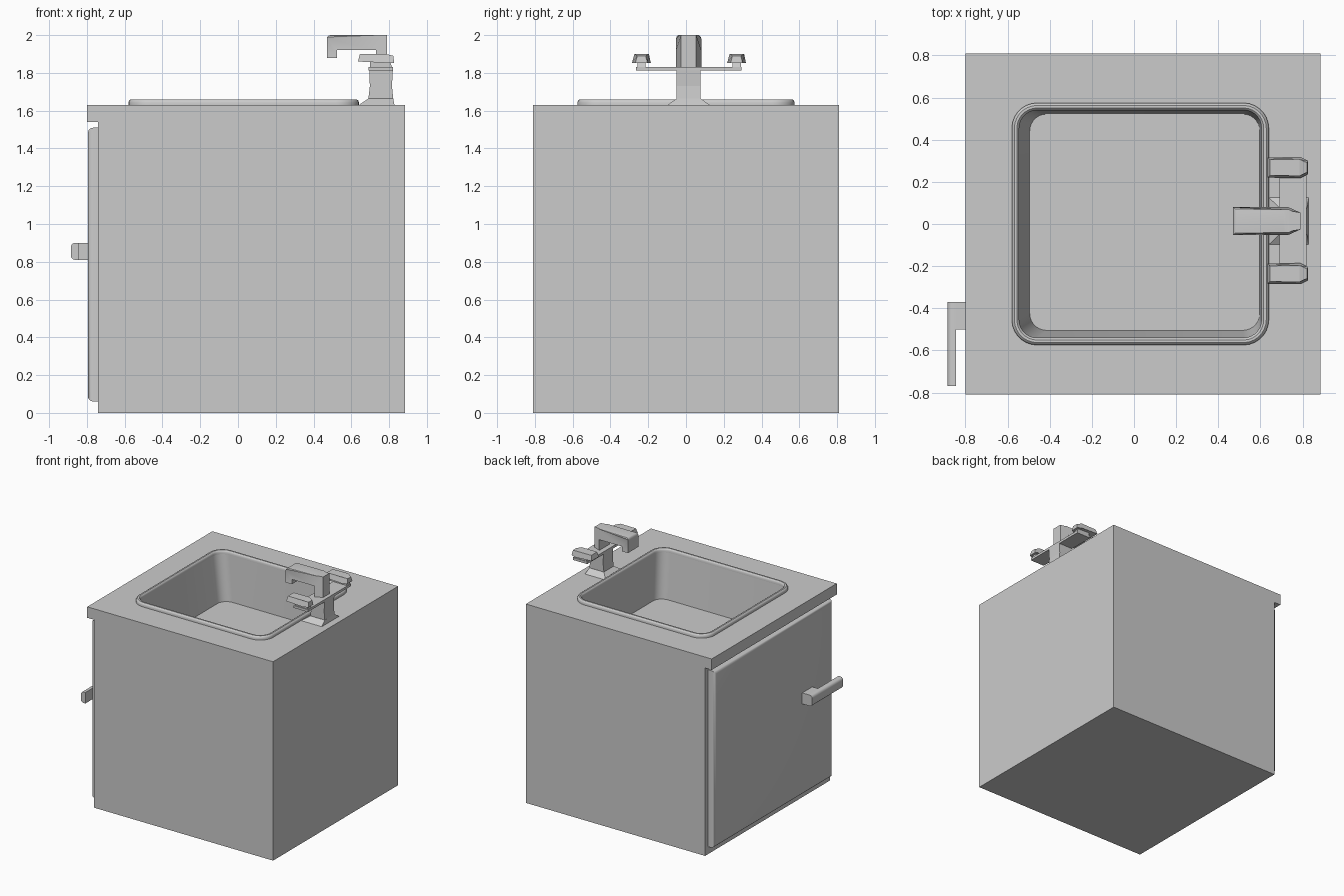
import bpy, bmesh, math

if "Cube" in bpy.data.objects:
    bpy.data.objects.remove(bpy.data.objects["Cube"])


def finish(name, bm, smooth=True):
    bmesh.ops.recalc_face_normals(bm, faces=bm.faces)
    me = bpy.data.meshes.new(name)
    bm.to_mesh(me)
    bm.free()
    ob = bpy.data.objects.new(name, me)
    bpy.context.collection.objects.link(ob)
    if smooth:
        smooth_by_angle(ob)
    return ob


def smooth_by_angle(ob):
    bpy.ops.object.select_all(action='DESELECT')
    ob.select_set(True)
    bpy.context.view_layer.objects.active = ob
    bpy.ops.object.shade_smooth_by_angle(angle=math.radians(35))


def prism(name, pts, cy, bevel=None, width=0.02, smooth=False):
    """Side profile of (x, z, half width), extruded both ways from y = cy."""
    bm = bmesh.new()
    a = [bm.verts.new((x, cy - h, z)) for x, z, h in pts]
    b = [bm.verts.new((x, cy + h, z)) for x, z, h in pts]
    bm.faces.new(a)
    bm.faces.new(b[::-1])
    n = len(pts)
    for i in range(n):
        j = (i + 1) % n
        bm.faces.new((a[i], b[i], b[j], a[j]))
    if bevel:
        edges = [e for e in bm.edges if all(bevel(v.co) for v in e.verts)]
        bmesh.ops.bevel(bm, geom=edges, offset=width, segments=3,
                        profile=0.5, affect='EDGES')
    return finish(name, bm, smooth or bool(bevel))


def rounded_rect(x0, x1, y0, y1, r, z, seg=7):
    out = []
    corners = ((x1 - r, y1 - r), (x0 + r, y1 - r), (x0 + r, y0 + r), (x1 - r, y0 + r))
    for k, (cx, cy) in enumerate(corners):
        for i in range(seg + 1):
            t = math.pi / 2 * (k + i / seg)
            out.append((cx + r * math.cos(t), cy + r * math.sin(t), z))
    return out


def loft(name, loops, caps):
    bm = bmesh.new()
    rings = [[bm.verts.new(p) for p in lp] for lp in loops]
    n = len(rings[0])
    for a, b in zip(rings, rings[1:]):
        for i in range(n):
            j = (i + 1) % n
            bm.faces.new((a[i], a[j], b[j], b[i]))
    if caps:
        bm.faces.new(rings[0])
        bm.faces.new(rings[-1])
    return finish(name, bm)


# cabinet with overhanging countertop
W = 0.81
cabinet = prism("cabinet", [(-0.74, 0, W), (0.885, 0, W), (0.885, 1.63, W),
                            (-0.80, 1.63, W), (-0.80, 1.54, W), (-0.74, 1.54, W)], 0)

# basin hollow cut into the countertop
cutter = loft("basin_cutter", [
    rounded_rect(-0.545, 0.605, -0.54, 0.54, 0.085, 1.70),
    rounded_rect(-0.545, 0.605, -0.54, 0.54, 0.085, 1.63),
    rounded_rect(-0.495, 0.597, -0.505, 0.522, 0.08, 1.26)], True)
mod = cabinet.modifiers.new("basin", 'BOOLEAN')
mod.operation = 'DIFFERENCE'
mod.solver = 'EXACT'
mod.object = cutter
bpy.context.view_layer.objects.active = cabinet
bpy.ops.object.modifier_apply(modifier=mod.name)
bpy.data.objects.remove(cutter)
smooth_by_angle(cabinet)

# raised rim around the basin: (inset, height)
rim = []
for d, z in ((0, 1.63), (0, 1.645), (0.004, 1.654), (0.012, 1.66),
             (0.024, 1.66), (0.031, 1.655), (0.035, 1.645), (0.035, 1.63)):
    rim.append(rounded_rect(-0.58 + d, 0.64 - d, -0.575 + d, 0.575 - d, 0.12 - d, z))
loft("basin_rim", rim, False)

# door with softened outer edges
D = 0.77
prism("door", [(-0.795, 0.06, D), (-0.74, 0.06, D), (-0.74, 1.51, D), (-0.795, 1.51, D)],
      0, lambda c: c.x < -0.79, 0.028)

# door handle: mounting stem and bar with rounded outer edges
prism("handle_stem", [(-0.845, 0.81, 0.065), (-0.79, 0.81, 0.065),
                      (-0.79, 0.90, 0.065), (-0.845, 0.90, 0.065)], -0.435)
bm = bmesh.new()
bmesh.ops.create_cube(bm, size=1)
for v in bm.verts:
    v.co = (-0.865 + v.co.x * 0.04, -0.57 + v.co.y * 0.40, 0.855 + v.co.z * 0.09)
edges = [e for e in bm.edges if all(v.co.x < -0.88 for v in e.verts)
         and abs(e.verts[0].co.y - e.verts[1].co.y) > 0.1]
bmesh.ops.bevel(bm, geom=edges, offset=0.022, segments=3, profile=0.5, affect='EDGES')
finish("handle_bar", bm)

# tap foot, flared at the bottom
F = 0.014
bm = bmesh.new()
bmesh.ops.create_cube(bm, size=1)
for v in bm.verts:
    up = v.co.z > 0
    x0, x1, h, z = (0.69, 0.822, 0.064, 1.664) if up else (0.64, 0.828, 0.112, 1.63)
    v.co = (x1 if v.co.x > 0 else x0, F + (h if v.co.y > 0 else -h), z)
finish("tap_foot", bm, False)

# tap column and cross plate
C = 0.063
prism("tap_column", [(0.69, 1.66, C), (0.822, 1.66, C), (0.815, 1.73, C),
                     (0.82, 1.82, C), (0.695, 1.82, C), (0.698, 1.73, C)], F)
P = 0.28
prism("tap_cross_plate", [(0.69, 1.812, P), (0.82, 1.812, P),
                          (0.82, 1.832, P), (0.69, 1.832, P)], F)

# spout: post, arm and down-turned tip, narrowing at the back
S, B = 0.067, 0.04
prism("tap_spout", [(0.47, 1.88, S), (0.525, 1.88, S), (0.525, 1.92, S), (0.73, 1.92, S),
                    (0.73, 1.825, S), (0.79, 1.825, B), (0.79, 2.0, B), (0.73, 2.0, S),
                    (0.47, 2.0, S)], F, lambda c: c.z > 1.99 and c.x < 0.75, 0.02)

# lever on each side
for side, label in ((-1, "left"), (1, "right")):
    y = F + 0.002 + side * 0.252
    prism("lever_post_" + label, [(0.70, 1.83, 0.022), (0.815, 1.83, 0.022),
                                  (0.805, 1.86, 0.022), (0.70, 1.86, 0.022)], y)
    prism("lever_" + label, [(0.635, 1.86, 0.048), (0.79, 1.853, 0.05), (0.827, 1.853, 0.032),
                             (0.822, 1.89, 0.022), (0.785, 1.90, 0.04), (0.645, 1.90, 0.037)], y)
